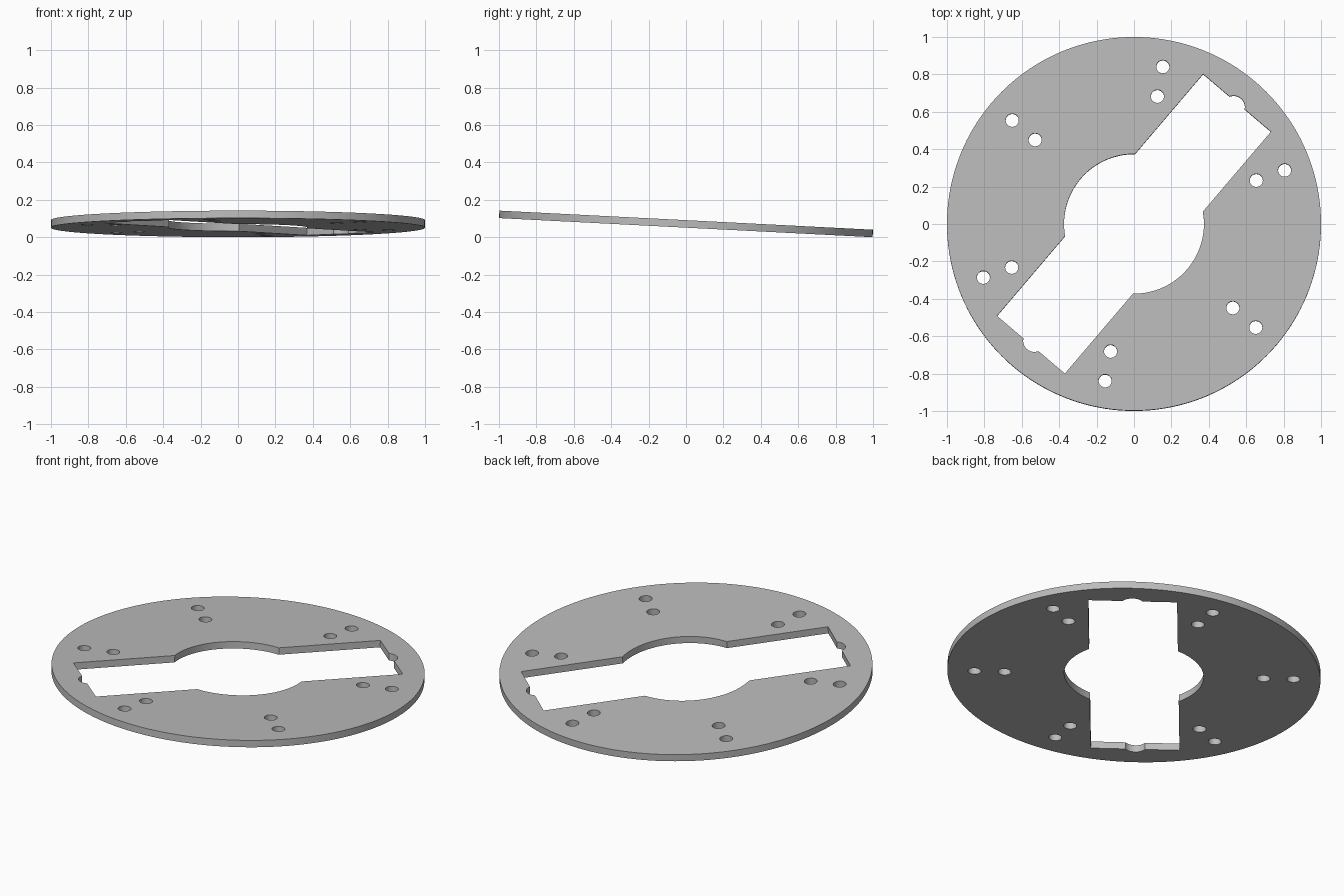
import bpy, bmesh
from math import sin, cos, pi, radians, asin, acos, atan2, hypot
from mathutils import Matrix

cube = bpy.data.objects.get("Cube")
if cube:
    bpy.data.objects.remove(cube, do_unlink=True)

THICK = 0.04
SLOT_ANGLE = radians(49.6)
TILT = -asin(0.051)


def arc(cx, cy, r, start, end, n):
    """Points along an arc, both ends included."""
    return [(cx + r * cos(start + (end - start) * i / n),
             cy + r * sin(start + (end - start) * i / n)) for i in range(n + 1)]


def circle(cx, cy, r, n):
    return arc(cx, cy, r, 0, 2 * pi, n)[:-1]


def slot_outline():
    """Long slot with a round centre and a shallow notch in each end."""
    length, half, bore = 0.85, 0.238, 0.374
    notch_r, notch_half = 0.06, 0.053
    meet = asin(half / bore)
    sweep = asin(notch_half / notch_r)
    notch_x = length - notch_r * cos(sweep)
    side = [(length, -half)]
    side += arc(notch_x, 0, notch_r, -sweep, sweep, 14)
    side += [(length, half)]
    side += arc(0, 0, bore, meet, pi - meet, 40)
    return side + [(-x, -y) for x, y in side[:-41]] + [(-x, -y) for x, y in side[-41:]]


# Flat outline loops: rim, slot and six pairs of bolt holes
loops = [circle(0, 0, 1, 160), slot_outline()]
for k in range(6):
    a = radians(30 + 60 * k)
    loops += [circle(r * cos(a), r * sin(a), 0.035, 32) for r in (0.694, 0.855)]

# Fill the outline around its openings and give it thickness
bm = bmesh.new()
edges = []
for pts in loops:
    verts = [bm.verts.new((x, y, -THICK / 2)) for x, y in pts]
    edges += [bm.edges.new((v, verts[i - 1])) for i, v in enumerate(verts)]
bmesh.ops.triangle_fill(bm, use_beauty=True, use_dissolve=False, edges=edges)
extruded = bmesh.ops.extrude_face_region(bm, geom=bm.faces[:])
top = [g for g in extruded["geom"] if isinstance(g, bmesh.types.BMVert)]
bmesh.ops.translate(bm, verts=top, vec=(0, 0, THICK))
bmesh.ops.recalc_face_normals(bm, faces=bm.faces[:])

# Turn the slot, tilt the plate and rest it on the ground
bm.transform(Matrix.Rotation(TILT, 4, "X") @ Matrix.Rotation(SLOT_ANGLE, 4, "Z"))
lowest = min(v.co.z for v in bm.verts)
bmesh.ops.translate(bm, verts=bm.verts[:], vec=(0, 0, -lowest))

mesh = bpy.data.meshes.new("mounting_plate")
bm.to_mesh(mesh)
bm.free()
plate = bpy.data.objects.new("mounting_plate", mesh)
bpy.context.collection.objects.link(plate)

# Plain grey metal
grey = bpy.data.materials.new("plain_grey")
grey.use_nodes = True
colour = (0.5, 0.5, 0.5, 1)
grey.diffuse_color = colour
grey.node_tree.nodes["Principled BSDF"].inputs["Base Color"].default_value = colour
mesh.materials.append(grey)

bpy.context.view_layer.objects.active = plate
plate.select_set(True)
bpy.ops.object.shade_smooth_by_angle(angle=radians(30))
